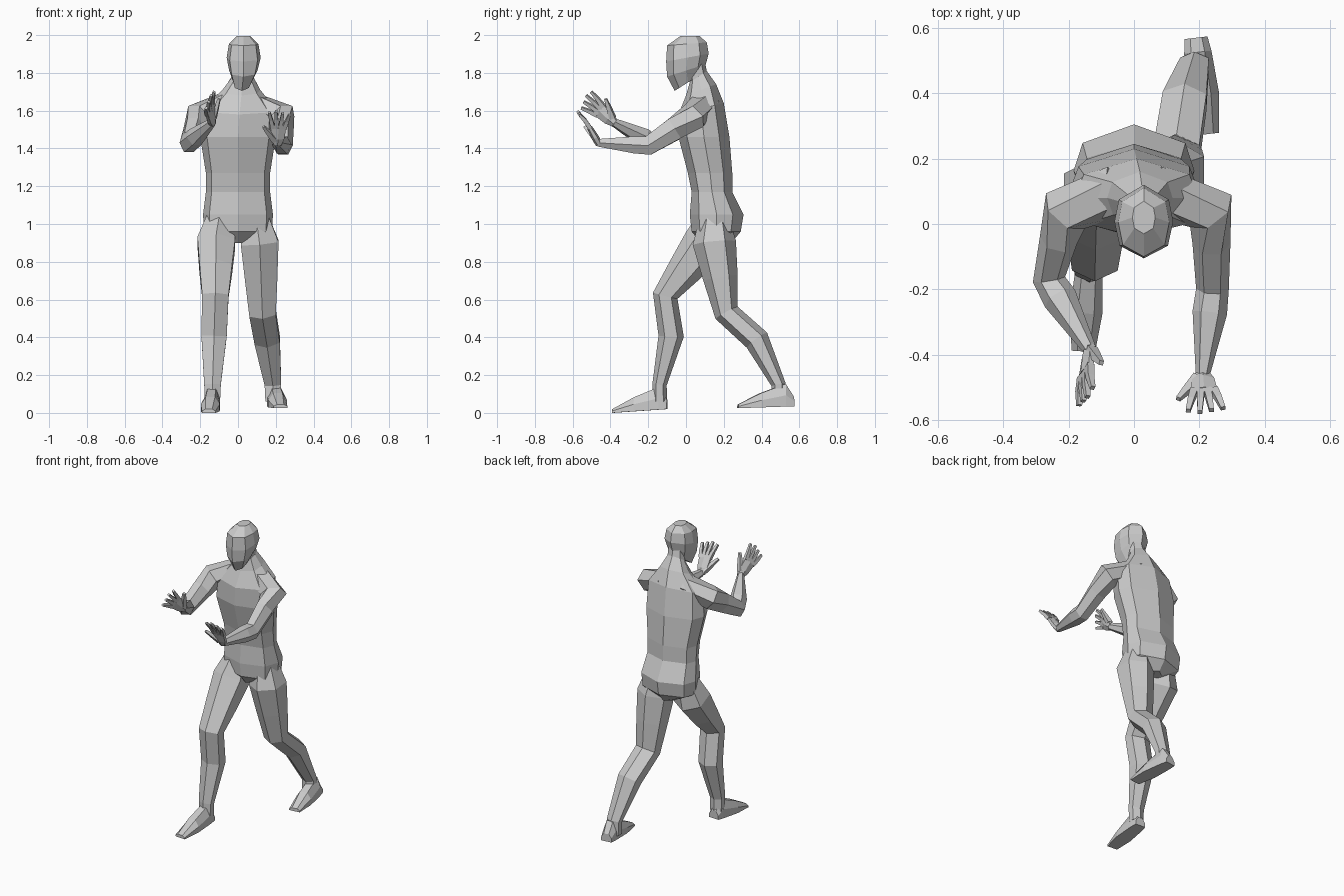
import bpy, bmesh, math
from mathutils import Vector

cube = bpy.data.objects.get("Cube")
if cube:
    bpy.data.objects.remove(cube, do_unlink=True)

grey = (.6, .6, .6, 1)
skin_material = bpy.data.materials.new("plain grey")
skin_material.use_nodes = True
skin_material.diffuse_color = grey
shader = next(node for node in skin_material.node_tree.nodes if node.type == 'BSDF_PRINCIPLED')
shader.inputs["Base Color"].default_value = grey

RIGHT_TO_LEFT = Vector((1, 0, 0))
UP = Vector((0, 0, 1))


def loft(name, rings):
    """Skin a closed tube through rings with equal point counts."""
    bm = bmesh.new()
    loops = [[bm.verts.new(point) for point in ring] for ring in rings]
    for lower, upper in zip(loops, loops[1:]):
        for i in range(len(lower)):
            bm.faces.new((lower[i - 1], lower[i], upper[i], upper[i - 1]))
    bm.faces.new(loops[0])
    bm.faces.new(loops[-1])
    bmesh.ops.recalc_face_normals(bm, faces=bm.faces)
    mesh = bpy.data.meshes.new(name)
    bm.to_mesh(mesh)
    bm.free()
    mesh.materials.append(skin_material)
    part = bpy.data.objects.new(name, mesh)
    bpy.context.collection.objects.link(part)


def body_ring(height, half_width, front, back, tilt):
    """Eight-sided section with centre ridges, raised by tilt at the back."""
    lean = min(.03, max(0, height - 1.5) * .1)
    half = [(0, 0), (.82, .17), (1, .5), (.85, .8), (0, 1)]
    outline = half + [(-across, depth) for across, depth in half[-2:0:-1]]
    return [Vector((lean + half_width * across,
                    front + (back - front) * depth,
                    height + tilt * depth)) for across, depth in outline]


def limb(name, centres, widths, depths, side=RIGHT_TO_LEFT, count=6):
    """Tapered tube along a path of joint centres."""
    angles = [math.pi * (2 * k + 1) / count for k in range(count)]
    widest = max(math.cos(angle) for angle in angles)
    deepest = max(math.sin(angle) for angle in angles)
    rings = []
    for i, centre in enumerate(centres):
        previous = centres[max(i - 1, 0)]
        following = centres[min(i + 1, len(centres) - 1)]
        along = ((centre - previous).normalized() + (following - centre).normalized()).normalized()
        across = (side - along * side.dot(along)).normalized()
        outward = along.cross(across)
        rings.append([centre + across * widths[i] * math.cos(angle) / widest
                      + outward * depths[i] * math.sin(angle) / deepest
                      for angle in angles])
    loft(name, rings)


def arm(name, shoulder, elbow, wrist):
    """Arm growing sideways out of the chest, then bending forward."""
    chest = Vector((shoulder.x * .25, .1, 1.65))
    path = [chest, shoulder, shoulder.lerp(elbow, .42), elbow, elbow.lerp(wrist, .27), wrist]
    limb(name, path, (.05, .065, .06, .05, .045, .02), (.08, .08, .058, .05, .053, .021), UP)


def leg(name, hip, knee, ankle):
    """Leg whose calf is pushed out behind the shin line."""
    backward = RIGHT_TO_LEFT.cross(ankle - knee).normalized()
    calf = knee.lerp(ankle, .45) + backward * .045
    pelvis = Vector((hip.x * .8, .15, 1.06))
    path = [pelvis, hip, hip.lerp(knee, .5), knee, calf, ankle, ankle - UP * .09]
    limb(name, path, (.06, .1, .086, .07, .067, .044, .04), (.07, .115, .092, .067, .067, .038, .04))


def foot(name, heel, toe):
    """Wedge foot: flat sole, tall instep, thin toe."""
    across = (toe - heel).cross(UP).normalized()
    rings = []
    for fraction, width, height in ((0, .035, .05), (.15, .042, .12), (.6, .05, .075), (1, .036, .02)):
        middle = heel.lerp(toe, fraction)
        outline = ((-1, 0), (1, 0), (1, .5), (.5, 1), (-.5, 1), (-1, .5))
        rings.append([middle + across * width * x + UP * height * z for x, z in outline])
    loft(name, rings)


def hand(side_name, wrist, reach, thumb_side, palm_side):
    """Palm, four spread curling fingers and a thumb."""
    along = reach.normalized()
    across = (thumb_side - along * thumb_side.dot(along)).normalized()
    facing = across.cross(along)
    facing *= math.copysign(1, facing.dot(palm_side))

    def place(length, sideways, curl=0):
        return wrist + along * length + across * sideways + facing * curl

    limb(side_name + "_palm", [place(-.01, 0), place(.03, 0), place(.095, 0)],
         (.02, .034, .04), (.018, .02, .014), across)
    finger_radii = (.012, .01, .007)
    for k in range(4):
        length = .11 - .01 * abs(k - 1)
        offset = .03 - .02 * k
        path = [place(.09 + length * t, offset * (1 + .8 * t), .015 * t * t) for t in (0, .5, 1)]
        limb(f"{side_name}_finger_{k + 1}", path, finger_radii, finger_radii, across, 4)
    path = [place(.015 + .09 * t, .015 + .065 * t, .02 * t) for t in (0, .5, 1)]
    thumb_radii = (.016, .012, .007)
    limb(side_name + "_thumb", path, thumb_radii, thumb_radii, across, 4)


# Torso and neck: height, half width, front, back
torso_profile = (
    (.9, .05, .08, .24),
    (.96, .18, .03, .29),
    (1.05, .185, .02, .305),
    (1.17, .17, .03, .245),
    (1.27, .17, .01, .245),
    (1.46, .2, -.04, .23),
    (1.58, .19, -.04, .2),
    (1.68, .1, 0, .16),
    (1.75, .055, .02, .11),
    (1.8, .05, .01, .1))
loft("torso", [body_ring(*section, tilt=.06 if section[0] > 1.5 else 0)
               for section in torso_profile])

# Head: the sections level out from the chin to the crown
head_profile = (
    (1.705, .045, -.06, .08),
    (1.78, .075, -.1, .105),
    (1.86, .09, -.105, .12),
    (1.945, .078, -.1, .11),
    (1.995, .035, -.03, .07))
loft("head", [body_ring(*section, tilt=(2 - section[0]) * .3) for section in head_profile])

# Arms and hands
left_wrist = Vector((.21, -.465, 1.43))
right_wrist = Vector((-.135, -.385, 1.54))
arm("left_arm", Vector((.235, .04, 1.57)), Vector((.24, -.2, 1.415)), left_wrist)
arm("right_arm", Vector((-.21, .04, 1.57)), Vector((-.26, -.17, 1.43)), right_wrist)
hand("left", left_wrist, Vector((.05, -.5, .9)), -RIGHT_TO_LEFT, Vector((0, -1, 0)))
hand("right", right_wrist, Vector((-.15, -.8, .7)), Vector((.4, .6, .7)), RIGHT_TO_LEFT)

# Legs and feet
leg("left_leg", Vector((.115, .15, .9)), Vector((.13, .215, .53)), Vector((.185, .49, .15)))
leg("right_leg", Vector((-.115, .1, .9)), Vector((-.12, -.11, .62)), Vector((-.135, -.14, .15)))
foot("left_foot", Vector((.19, .57, .035)), Vector((.225, .275, .025)))
foot("right_foot", Vector((-.135, -.1, .02)), Vector((-.155, -.39, 0)))
